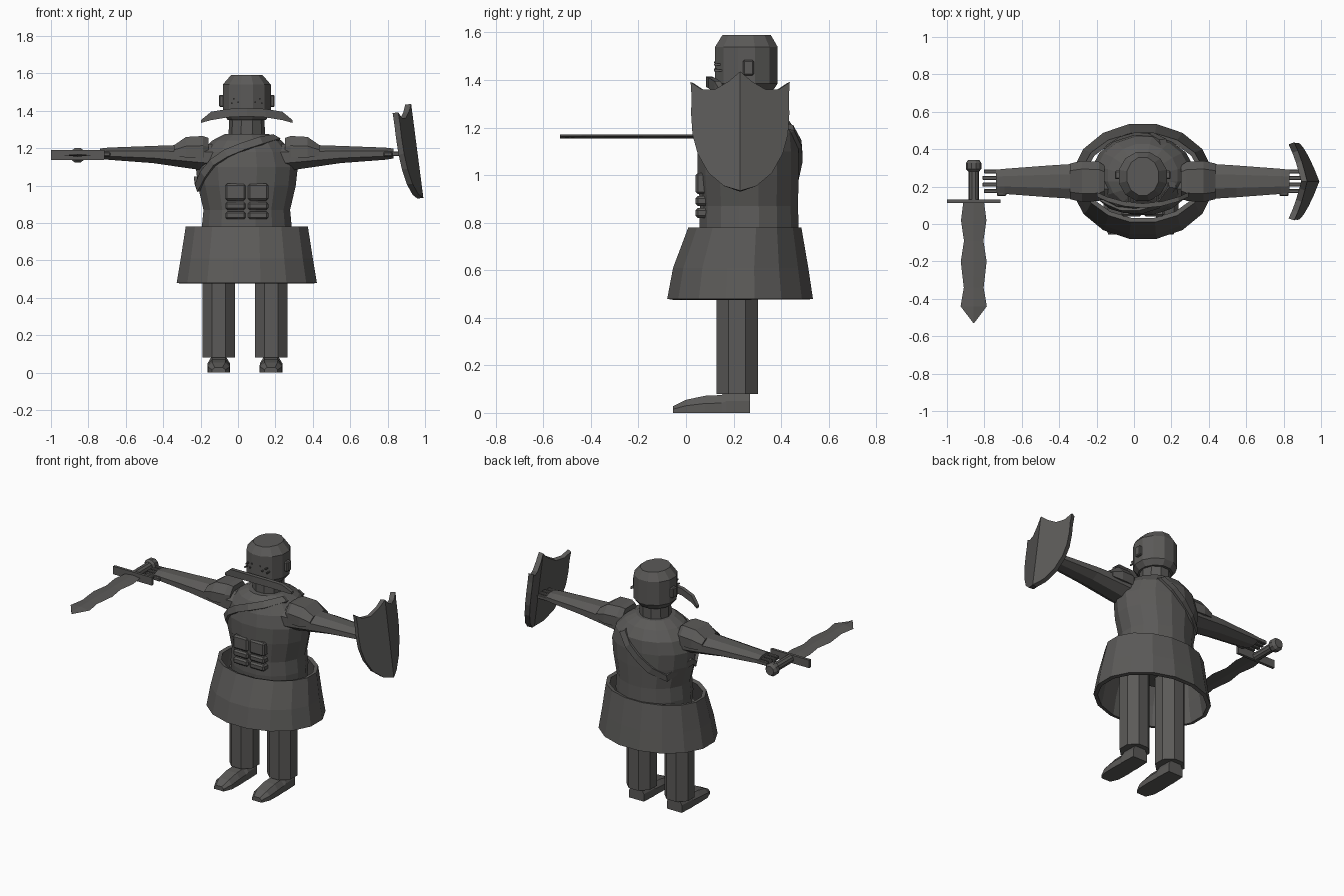
import bpy, bmesh, math
from mathutils import Vector
from mathutils.bvhtree import BVHTree

if "Cube" in bpy.data.objects:
    bpy.data.objects.remove(bpy.data.objects["Cube"])

CX, AY = 0.047, 0.228          # body centre line, arm depth
steel = bpy.data.materials.new("dark_steel")
steel.diffuse_color = (0.105, 0.102, 0.098, 1)
steel.use_nodes = True
steel.node_tree.nodes["Principled BSDF"].inputs["Base Color"].default_value = steel.diffuse_color


def finish(name, bm):
    bmesh.ops.recalc_face_normals(bm, faces=bm.faces)
    me = bpy.data.meshes.new(name)
    bm.to_mesh(me)
    bm.free()
    me.materials.append(steel)
    ob = bpy.data.objects.new(name, me)
    bpy.context.collection.objects.link(ob)
    return ob


def loft(name, rings, caps=True, closed=False):
    """Skin a list of equally long vertex rings."""
    bm = bmesh.new()
    vs = [[bm.verts.new(p) for p in r] for r in rings]
    n = len(vs[0])
    pairs = list(zip(vs, vs[1:])) + ([(vs[-1], vs[0])] if closed else [])
    for a, b in pairs:
        for i in range(n):
            j = (i + 1) % n
            bm.faces.new((a[i], a[j], b[j], b[i]))
    if caps and not closed:
        bm.faces.new(vs[0])
        bm.faces.new(vs[-1])
    return finish(name, bm)


def flat_ring(z, rx, y0, y1, n, cx=CX):
    """Horizontal oval between depths y0 and y1."""
    return [(cx + rx * math.sin((i + .5) * math.tau / n),
             (y0 + y1) / 2 - (y1 - y0) / 2 * math.cos((i + .5) * math.tau / n)) + (z,)
            for i in range(n)]


def side_ring(x, z0, z1, hy, n=8, yc=AY):
    """Upright oval across the x axis, used for arms."""
    k = 1 / math.cos(math.pi / n)
    return [(x, yc + k * hy * math.cos((i + .5) * math.tau / n),
             (z0 + z1) / 2 + k * (z1 - z0) / 2 * math.sin((i + .5) * math.tau / n))
            for i in range(n)]


def box(name, x0, x1, y0, y1, z0, z1, bevel=0):
    bm = bmesh.new()
    bmesh.ops.create_cube(bm, size=1)
    for v in bm.verts:
        v.co = ((x0 + x1) / 2 + v.co.x * (x1 - x0), (y0 + y1) / 2 + v.co.y * (y1 - y0),
                (z0 + z1) / 2 + v.co.z * (z1 - z0))
    if bevel:
        bmesh.ops.bevel(bm, geom=bm.edges[:], offset=bevel, segments=1, affect='EDGES')
    return finish(name, bm)


def solidify(ob, t, offset=-1):
    m = ob.modifiers.new("thickness", 'SOLIDIFY')
    m.thickness, m.offset = t, offset


# Torso, neck and helmet
torso = loft("torso", [flat_ring(*r, 16) for r in (
    (.68, .24, .06, .47), (.78, .245, .052, .478), (.87, .236, .055, .475), (1.0, .267, .045, .478),
    (1.1, .278, .045, .478), (1.18, .25, .06, .47), (1.24, .19, .09, .43), (1.275, .12, .13, .37))])
loft("neck", [flat_ring(*r, 10) for r in ((1.25, .098, .16, .35), (1.38, .094, .16, .35))])
loft("helmet", [flat_ring(*r, 12) for r in (
    (1.35, .105, .145, .365), (1.385, .133, .118, .39), (1.54, .133, .118, .39), (1.59, .088, .15, .36))])
for s in (-1, 1):
    box("ear_plate", CX + s * .135 - .014, CX + s * .135 + .014, .24, .285, 1.42, 1.485, .006)
    for dx, z in ((.03, 1.475), (.07, 1.465), (.045, 1.445), (.08, 1.44)):
        box("visor_stud", CX + s * dx - .004, CX + s * dx + .004, .117, .16, z - .004, z + .004)

# Curved chin plate in front of the helmet
loft("chin_plate", [[(CX + d, y, z0), (CX + d, y + .025, z0), (CX + d, y + .025, z1), (CX + d, y, z1)]
     for d, y, z0, z1 in ((-.245, .145, 1.335, 1.35), (-.19, .12, 1.35, 1.395), (-.1, .095, 1.365, 1.41),
                          (0, .085, 1.37, 1.415), (.1, .095, 1.365, 1.41), (.19, .12, 1.35, 1.395),
                          (.245, .145, 1.335, 1.35))])

# Abdominal plates on the breastplate
for s in (-1, 1):
    for z0, z1 in ((.82, .862), (.87, .912), (.92, 1.01)):
        x0, x1 = sorted((CX + s * .006, CX + s * .115))
        box("abdomen_plate", x0, x1, .04, .1, z0, z1, .01)

# Sash running over one shoulder, projected onto the torso
bm = bmesh.new()
bm.from_mesh(torso.data)
tree = BVHTree.FromBMesh(bm)
bm.free()
front = [(.2, 1.25), (.12, 1.235), (.03, 1.205), (-.06, 1.17), (-.13, 1.12), (-.18, 1.06), (-.21, .99)]
back = [(-.2, .93), (-.14, .95), (-.06, 1.0), (.02, 1.07), (.09, 1.13), (.15, 1.19)]
path = []
for pts, y in ((front, -.3), (back, .8)):
    for x, z in pts:
        hit = tree.ray_cast(Vector((x, y, z)), Vector((0, 1 if y < 0 else -1, 0)))
        if hit[0] is None:
            hit = tree.find_nearest(Vector((x, .26, z + .1)))
        path.append((hit[0], hit[1]))
rings = []
for i, (p, nrm) in enumerate(path):
    tan = (path[(i + 1) % len(path)][0] - path[i - 1][0]).normalized()
    w = tan.cross(nrm).normalized() * .022
    rings.append([p + w - nrm * .01, p + w + nrm * .016, p - w + nrm * .016, p - w - nrm * .01])
loft("shoulder_sash", rings, closed=True)

# Hollow flared skirt
skirt = loft("skirt", [flat_ring(*r, 16) for r in (
    (.48, .382, -.085, .54), (.61, .36, -.06, .52), (.78, .333, .005, .49))], caps=False)
solidify(skirt, .025)

# Legs and feet
for s in (-1, 1):
    lx = CX - .01 + s * .14
    loft("leg", [flat_ring(z, .094, .121, .309, 8, lx) for z in (.08, .72)])
    loft("foot", [[(lx - w, y, 0), (lx + w, y, 0), (lx + w, y, h * .55), (lx + w * .6, y, h),
                   (lx - w * .6, y, h), (lx - w, y, h * .55)] for y, w, h in (
        (-.055, .035, .028), (0, .058, .055), (.08, .061, .072), (.15, .058, .075),
        (.17, .06, .09), (.27, .055, .09))])

# Arms, shoulder guards and fingers
for s in (-1, 1):
    loft("arm", [side_ring(CX + s * d, *r) for d, *r in (
        (.15, 1.07, 1.225, .1), (.26, 1.085, 1.22, .1), (.5, 1.12, 1.212, .085),
        (.74, 1.138, 1.203, .067), (.785, 1.145, 1.198, .062))])
    loft("shoulder_guard", [[(CX + s * d, AY + a * hy, zb + (zt - zb) * b) for a, b in (
        (-1, 0), (-1, .55), (-.6, 1), (.6, 1), (1, .55), (1, 0))] for d, hy, zb, zt in (
        (.205, .085, 1.15, 1.255), (.235, .105, 1.15, 1.265), (.325, .11, 1.15, 1.26),
        (.39, .095, 1.16, 1.215))])
    for i in range(4):
        y = AY - .052 + i * .035
        a, b = sorted((CX + s * .77, CX + s * (.85 + .008 * (i in (1, 2)))))
        box("finger", a, b, y - .011, y + .011, 1.157, 1.183, .004)
    a, b = sorted((CX + s * .73, CX + s * .78))
    box("thumb", a, b, .15, .175, 1.155, 1.18, .005)

# Wavy sword held flat, pointing forward
SX, SZ = -.857, 1.162
loft("sword_blade", [[(SX - w, y, SZ), (SX, y, SZ + .008), (SX + w, y, SZ), (SX, y, SZ - .008)]
     for y, w in ((.12, .055), (.02, .068), (-.09, .052), (-.2, .069), (-.28, .06), (-.34, .053),
                  (-.44, .07), (-.53, .002))])
box("sword_guard", -1, -.715, .112, .13, 1.137, 1.19)


def turned(name, profile):
    loft(name, [[(SX + r * math.cos(i * math.tau / 10), y, SZ + r * math.sin(i * math.tau / 10))
                 for i in range(10)] for y, r in profile])


turned("sword_grip", ((.125, .028), (.29, .028)))
turned("sword_pommel", ((.282, .03), (.295, .042), (.325, .042), (.342, .03)))

# Ridged shield with a recessed field
half = [(0, 1.437), (.05, 1.395), (.11, 1.36), (.165, 1.362), (.21, 1.392), (.206, 1.33), (.208, 1.26),
        (.202, 1.17), (.18, 1.09), (.135, 1.01), (.07, .955), (0, .935)]
bm = bmesh.new()
cache = {}
for s in (-1, 1):
    face = []
    for dy, z in half:
        key = (round(s * dy, 4) + 0.0, z)
        if key not in cache:
            cache[key] = bm.verts.new((.93 + (1.437 - z) * .13 - .36 * dy, AY + s * dy, z))
        face.append(cache[key])
    bm.faces.new(face if s > 0 else face[::-1])
bmesh.ops.recalc_face_normals(bm, faces=bm.faces)
if sum(f.normal.x for f in bm.faces) < 0:
    bmesh.ops.reverse_faces(bm, faces=bm.faces)
bmesh.ops.inset_region(bm, faces=bm.faces[:], thickness=.016, depth=-.004, use_even_offset=True)
me = bpy.data.meshes.new("shield")
bm.to_mesh(me)
bm.free()
me.materials.append(steel)
shield = bpy.data.objects.new("shield", me)
bpy.context.collection.objects.link(shield)
solidify(shield, .032)
